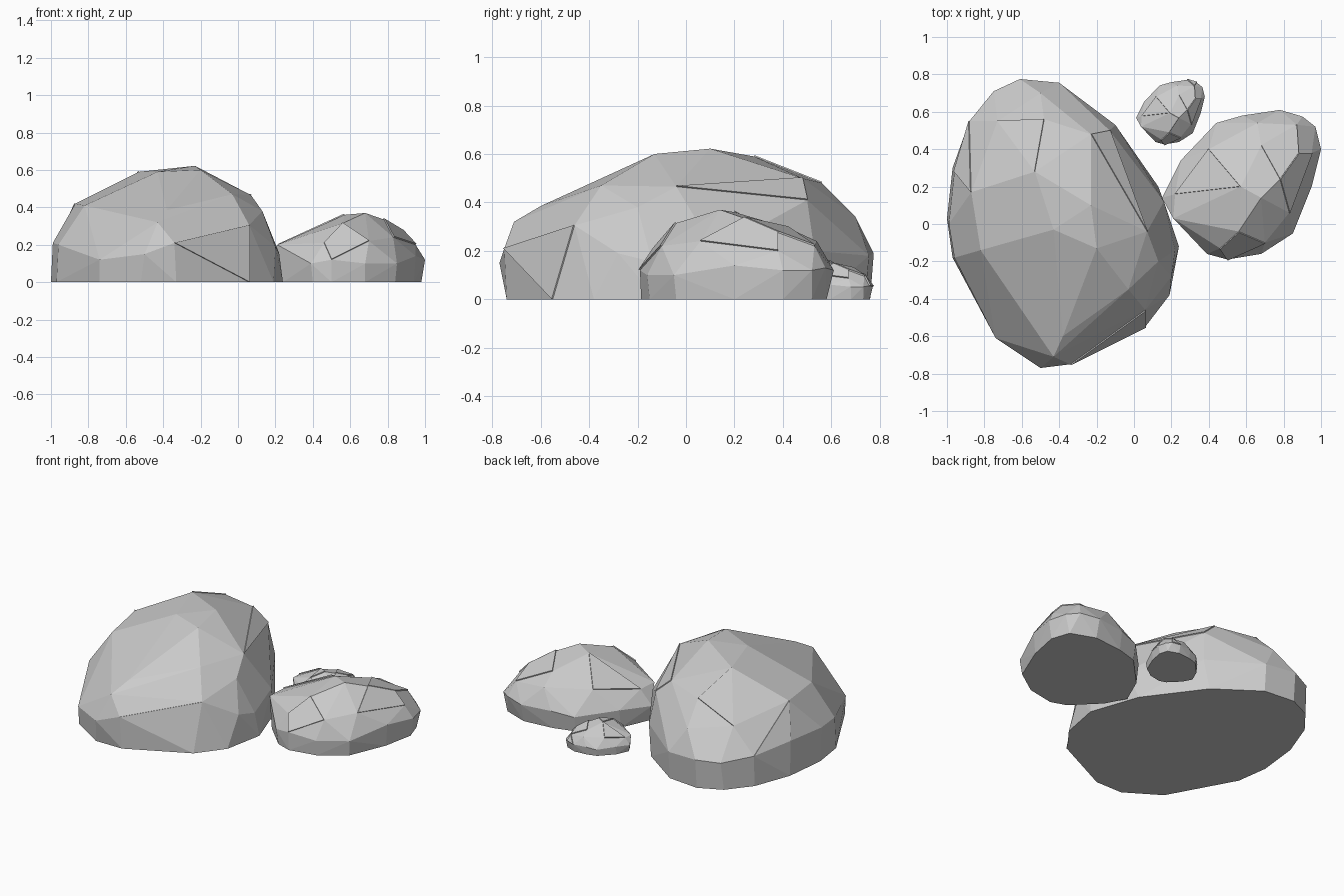
import bpy, bmesh
from mathutils import Vector


def make_rock(name, base, body, slabs, lift, origin=(0, 0), place=(0, 0), scale=1.0):
    """Faceted hull over a flat base outline, with thin raised slabs."""
    bm = bmesh.new()
    for x, y in base:
        bm.verts.new((x, y, 0))
    for p in body:
        bm.verts.new(p)
    hull = bmesh.ops.convex_hull(bm, input=bm.verts[:], use_existing_faces=False)
    junk = {v for v in hull["geom_interior"] + hull["geom_unused"]
            if isinstance(v, bmesh.types.BMVert)}
    bmesh.ops.delete(bm, geom=list(junk), context='VERTS')
    bmesh.ops.dissolve_limit(bm, angle_limit=0.06, verts=bm.verts[:], edges=bm.edges[:])
    bmesh.ops.recalc_face_normals(bm, faces=bm.faces[:])
    # stepped slabs: face nearest each spot is split and lifted slightly
    for spot in slabs:
        face = min((f for f in bm.faces if f.normal.z > -0.5),
                   key=lambda f: (f.calc_center_median() - Vector(spot)).length)
        n = face.normal.copy()
        new = bmesh.ops.extrude_discrete_faces(bm, faces=[face])["faces"]
        bmesh.ops.translate(bm, verts=new[0].verts[:], vec=n * lift)
    for v in bm.verts:
        v.co.x = place[0] + (v.co.x - origin[0]) * scale
        v.co.y = place[1] + (v.co.y - origin[1]) * scale
        v.co.z *= scale
    mesh = bpy.data.meshes.new(name)
    bm.to_mesh(mesh)
    bm.free()
    ob = bpy.data.objects.new(name, mesh)
    bpy.context.collection.objects.link(ob)
    return ob


# Large boulder
big_base = [(-1, 0.03), (-0.97, -0.18), (-0.74, -0.6), (-0.52, -0.74), (-0.33, -0.74),
            (0.06, -0.55), (0.19, -0.38), (0.24, -0.12), (0.13, 0.2), (-0.13, 0.55),
            (-0.4, 0.74), (-0.61, 0.76), (-0.76, 0.69), (-0.88, 0.54), (-0.97, 0.3)]
big_body = [
    (-0.99, 0.0, 0.21), (-0.96, -0.18, 0.2), (-0.74, -0.61, 0.12), (-0.5, -0.77, 0.15),
    (-0.34, -0.75, 0.21), (0.06, -0.46, 0.305), (0.2, -0.28, 0.19), (0.22, -0.14, 0.155),
    (0.16, 0.12, 0.2), (-0.1, 0.53, 0.2), (-0.4, 0.755, 0.18), (-0.61, 0.775, 0.19),
    (-0.75, 0.71, 0.18), (-0.88, 0.55, 0.2), (-0.96, 0.28, 0.22),
    (-0.82, -0.14, 0.41), (-0.43, -0.71, 0.32), (-0.38, -0.6, 0.385), (-0.03, -0.35, 0.47),
    (0.13, -0.2, 0.38), (0.07, -0.04, 0.465), (-0.13, 0.5, 0.41), (-0.5, 0.7, 0.34),
    (-0.73, 0.55, 0.36), (-0.87, 0.17, 0.42), (-0.43, -0.03, 0.59), (-0.2, -0.13, 0.6),
    (-0.23, 0.1, 0.622), (-0.23, 0.48, 0.5), (-0.53, 0.28, 0.59), (-0.48, 0.56, 0.48)]
make_rock("large_boulder", big_base, big_body,
          [(-0.6, 0.45, 0.48), (-0.15, -0.55, 0.15), (-0.1, 0.3, 0.5), (-0.9, 0.35, 0.3)], 0.006)

# Medium rock, and the small stone with the same shape
rock_base = [(0.17, 0.14), (0.24, 0.01), (0.4, -0.15), (0.5, -0.185), (0.68, -0.15),
             (0.84, -0.04), (0.94, 0.2), (0.98, 0.4), (0.94, 0.52), (0.78, 0.58),
             (0.58, 0.56), (0.44, 0.52), (0.25, 0.32)]
rock_body = [
    (0.15, 0.14, 0.1), (0.21, 0.03, 0.2), (0.39, -0.16, 0.1), (0.5, -0.19, 0.12),
    (0.68, -0.16, 0.1), (0.85, -0.05, 0.1), (0.95, 0.2, 0.14), (1.0, 0.4, 0.12),
    (0.97, 0.52, 0.12), (0.9, 0.575, 0.13), (0.78, 0.61, 0.12), (0.58, 0.58, 0.12),
    (0.44, 0.54, 0.1), (0.25, 0.34, 0.12), (0.22, 0.16, 0.2), (0.46, -0.13, 0.21),
    (0.7, -0.1, 0.22), (0.83, 0.06, 0.24), (0.95, 0.38, 0.2), (0.87, 0.53, 0.22),
    (0.66, 0.54, 0.24), (0.4, 0.4, 0.24), (0.36, 0.08, 0.26), (0.56, -0.04, 0.315),
    (0.57, 0.2, 0.36), (0.68, 0.14, 0.37), (0.78, 0.24, 0.335), (0.88, 0.38, 0.275),
    (0.68, 0.42, 0.295)]
rock_slabs = [(0.45, 0.28, 0.3), (0.8, 0.46, 0.26), (0.85, 0.2, 0.24), (0.5, -0.1, 0.2)]
make_rock("medium_rock", rock_base, rock_body, rock_slabs, 0.007)
make_rock("small_stone", rock_base, rock_body,
          rock_slabs + [(0.85, 0.55, 0.18), (0.6, 0.05, 0.33)], 0.015,
          origin=(0.575, 0.21), place=(0.195, 0.598), scale=0.432)
